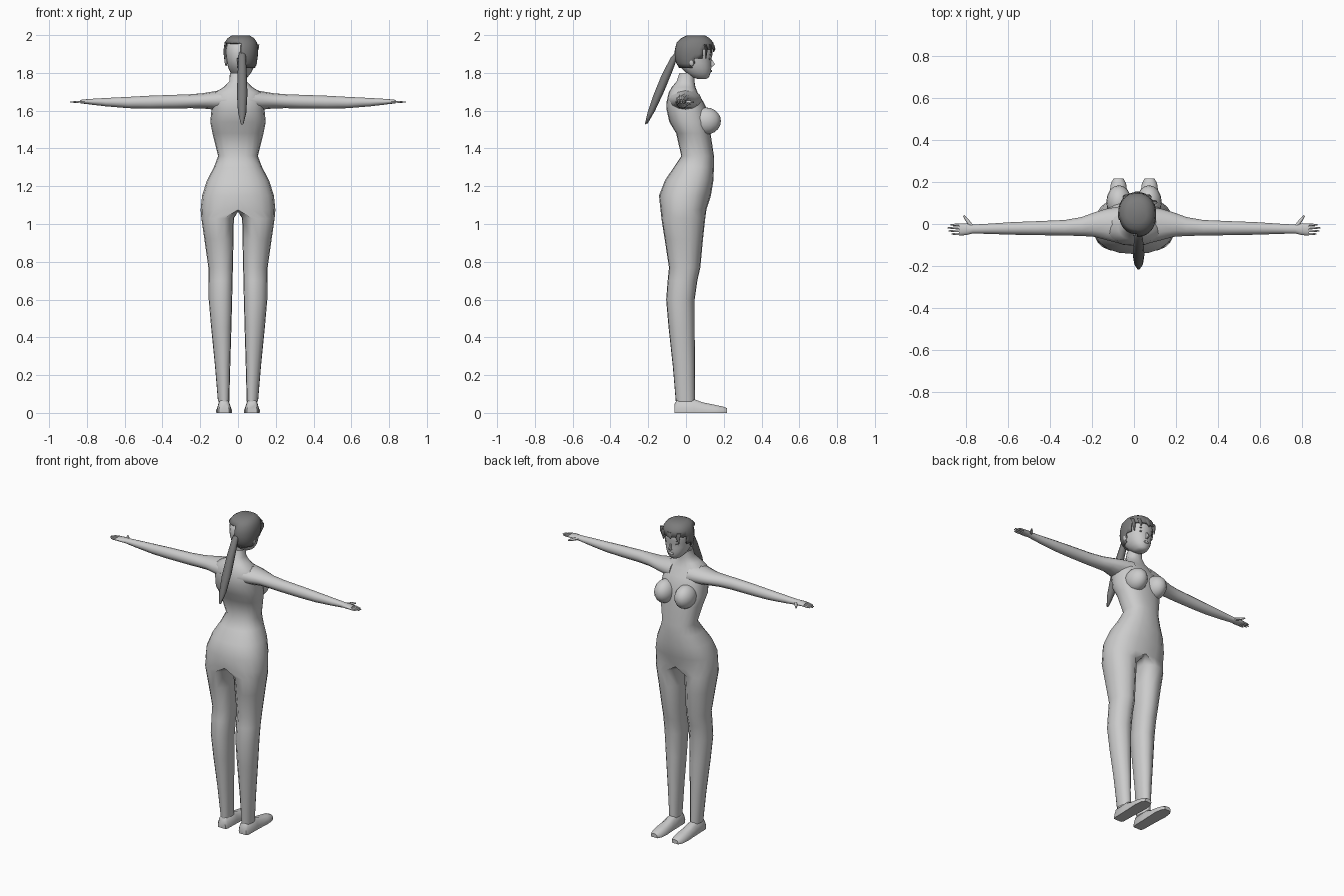
import bpy, bmesh, math
from mathutils import Vector

if "Cube" in bpy.data.objects:
    bpy.data.objects.remove(bpy.data.objects["Cube"])


def material(name, v):
    m = bpy.data.materials.new(name)
    m.diffuse_color = (v, v, v, 1)
    m.use_nodes = True
    m.node_tree.nodes["Principled BSDF"].inputs["Base Color"].default_value = m.diffuse_color
    return m


SKIN = material("light grey", 0.6)
HAIR = material("dark grey", 0.2)


def finish(bm, name, mat, angle=50, mirror=False):
    bmesh.ops.recalc_face_normals(bm, faces=bm.faces)
    me = bpy.data.meshes.new(name)
    bm.to_mesh(me)
    bm.free()
    me.materials.append(mat)
    ob = bpy.data.objects.new(name, me)
    bpy.context.collection.objects.link(ob)
    bpy.ops.object.select_all(action='DESELECT')
    ob.select_set(True)
    bpy.context.view_layer.objects.active = ob
    bpy.ops.object.shade_smooth_by_angle(angle=math.radians(angle))
    if mirror:
        mod = ob.modifiers.new("mirror", 'MIRROR')
        mod.merge_threshold = 0.001
    return ob


def power(v, p):
    return math.copysign(abs(v) ** p, v)


def skin_rows(bm, rows, closed=True):
    n = len(rows[0])
    for a, b in zip(rows, rows[1:]):
        for i in range(n if closed else n - 1):
            j = (i + 1) % n
            bm.faces.new((a[i], a[j], b[j], b[i]))


def loft(rings):
    """Closed tube through lists of points, capped at both ends."""
    bm = bmesh.new()
    rows = [[bm.verts.new(p) for p in r] for r in rings]
    skin_rows(bm, rows)
    bm.faces.new(rows[0])
    bm.faces.new(rows[-1])
    return bm


def ring(c, u, v, n=12, p=1.0):
    c, u, v = Vector(c), Vector(u), Vector(v)
    return [c + u * power(math.cos(t), p) + v * power(math.sin(t), p)
            for t in (2 * math.pi * i / n for i in range(n))]


def ellipsoid(name, c, r, mat, mirror=False, seg=16):
    bm = bmesh.new()
    bmesh.ops.create_uvsphere(bm, u_segments=seg, v_segments=seg // 2 + 2, radius=1)
    for v in bm.verts:
        v.co = Vector([c[k] + v.co[k] * r[k] for k in range(3)])
    return finish(bm, name, mat, mirror=mirror)


# Body: half torso arcs that continue into a closed leg tube, mirrored
N = 11
torso = [  # z, half width, back y, front y
    (1.80, .043, -.035, .045), (1.755, .046, -.05, .045), (1.725, .075, -.075, .05),
    (1.695, .125, -.092, .062), (1.65, .14, -.102, .09), (1.61, .14, -.104, .11),
    (1.54, .147, -.088, .125), (1.48, .135, -.052, .13), (1.36, .105, -.025, .148),
    (1.30, .128, -.065, .148), (1.23, .165, -.112, .145), (1.15, .19, -.143, .132),
    (1.075, .198, -.135, .108)]
legs = [  # z, inner x, outer x, back y, front y
    (1.03, .022, .194, -.13, .102), (.92, .024, .178, -.113, .09),
    (.77, .027, .157, -.09, .076), (.70, .029, .156, -.097, .06),
    (.60, .031, .155, -.105, .046), (.45, .035, .142, -.092, .046),
    (.25, .041, .122, -.07, .047), (.06, .046, .106, -.054, .048)]
bm = bmesh.new()
arcs = []
for z, w, b, f in torso:
    row = []
    for i in range(N):
        t = -math.pi / 2 + math.pi * i / (N - 1)
        x = 0 if i in (0, N - 1) else w * power(math.cos(t), .85)
        row.append(bm.verts.new((x, (b + f) / 2 + (f - b) / 2 * power(math.sin(t), .85), z)))
    arcs.append(row)
skin_rows(bm, arcs, closed=False)
crotch = [bm.verts.new((0, y, 1.065)) for y in (.06, 0, -.08)]
tubes = [arcs[-1] + crotch]
for z, xi, xo, b, f in legs:
    pts = []
    yc, d = (b + f) / 2, (f - b) / 2
    for i in range(N):
        t = -math.pi / 2 + math.pi * i / (N - 1)
        pts.append((xi + (xo - xi) * (.3 + .7 * power(math.cos(t), .85)),
                    yc + d * power(math.sin(t), .9), z))
    pts += [(xi + .003, yc + d * .6, z), (xi, yc, z), (xi + .003, yc - d * .6, z)]
    tubes.append([bm.verts.new(p) for p in pts])
skin_rows(bm, tubes)
finish(bm, "body_and_legs", SKIN, 60, True)

# Bust
ellipsoid("bust", (.072, .105, 1.545), (.06, .08, .072), SKIN, True)

# Arm running into the palm
arm = [  # x, y, y radius, z, z radius
    (.06, -.005, .09, 1.655, .06), (.13, -.002, .075, 1.654, .048), (.19, -.003, .058, 1.652, .04),
    (.25, -.012, .045, 1.65, .037), (.33, -.018, .037, 1.648, .036), (.47, -.02, .033, 1.645, .034),
    (.58, -.021, .03, 1.643, .03), (.70, -.023, .024, 1.645, .022), (.77, -.024, .021, 1.647, .016),
    (.80, -.025, .028, 1.648, .013), (.835, -.026, .029, 1.648, .009)]
finish(loft([ring((x, y, z), (0, ry, 0), (0, 0, rz)) for x, y, ry, z, rz in arm]),
       "arm", SKIN, 60, True)


def finger(name, a, b, r):
    a, b = Vector(a), Vector(b)
    d = (b - a).normalized()
    side = d.cross(Vector((0, 0, 1))).normalized()
    finish(loft([ring(a.lerp(b, t), side * r * s, Vector((0, 0, r * s)), 6)
                 for t, s in ((0, 1), (.6, .9), (1, .45))]), name, SKIN, 60, True)


# Fingers and thumb
for i, tip in enumerate((.875, .889, .885, .87)):
    y = -.004 - .0145 * i
    finger("finger", (.825, y, 1.648), (tip, y, 1.645), .006)
finger("thumb", (.775, -.01, 1.648), (.812, .04, 1.645), .009)

# Feet: flat-soled profile from heel to toe
foot = [(-.06, .026, .05), (-.045, .034, .072), (.045, .036, .072), (.09, .038, .055),
        (.15, .041, .043), (.195, .035, .034), (.218, .022, .024)]
rings = []
for y, w, h in foot:
    section = [(-1, 0), (1, 0), (1.03, .35), (.75, .8), (.35, 1), (-.35, 1), (-.75, .8), (-1.03, .35)]
    rings.append([(.074 + w * a, y, h * b) for a, b in section])
finish(loft(rings), "foot", SKIN, 45, True)

# Head
CX = .015
skull = [  # z, half width, back y, front y
    (1.768, .018, .06, .108), (1.778, .036, .03, .122), (1.80, .054, .0, .13),
    (1.825, .066, -.025, .134), (1.85, .073, -.04, .134), (1.875, .077, -.048, .135),
    (1.90, .08, -.05, .141), (1.925, .08, -.048, .141), (1.95, .075, -.038, .133),
    (1.972, .06, -.015, .115), (1.987, .036, .015, .09)]


def head_rings(grow, n=20):
    return [ring((CX, (b + f) / 2, z + (grow if z > 1.93 else 0)), (w + grow, 0, 0),
                 (0, (f - b) / 2 + grow, 0), n, .9) for z, w, b, f in skull]


finish(loft(head_rings(0)), "head", SKIN, 60)

# Hair shell: opened over the face and over the bare patch behind the left ear
bm = loft(head_rings(.011, 32))
cut = []
for f in bm.faces:
    c = f.calc_center_median()
    x = c.x - CX
    face = c.y > .035 and c.z < (1.93 if c.y > .09 else 1.87)
    bare = x < -.01 and c.y < .03 and c.z < 1.955
    low = c.z < 1.825
    if face or bare or low:
        cut.append(f)
bmesh.ops.delete(bm, geom=cut, context='FACES')
hair = finish(bm, "hair", HAIR, 60)
solid = hair.modifiers.new("thickness", 'SOLIDIFY')
solid.thickness = .01
solid.offset = -1

# Fringe locks over the forehead
for x, z in ((-.05, 1.885), (.0, 1.91), (.05, 1.905), (.078, 1.875)):
    y = .05 + .096 * math.sqrt(max(0, 1 - (x / .095) ** 2))
    finish(loft([ring((CX + x, y - .004, 1.95), (.02, 0, 0), (0, .008, 0), 6),
                 ring((CX + x, y + .004, 1.925), (.016, 0, 0), (0, .007, 0), 6),
                 ring((CX + x - .008, y, z), (.003, 0, 0), (0, .003, 0), 6)]), "fringe_lock", HAIR)

# Ponytail
tail = [(-.035, 1.925, .012, .012), (-.06, 1.89, .019, .024), (-.10, 1.80, .024, .034),
        (-.145, 1.69, .028, .034), (-.185, 1.59, .022, .024), (-.21, 1.53, .007, .009)]
finish(loft([ring((.022, y, z), (w, 0, 0), (0, d * .92, -d * .4 * -1), 10)
             for y, z, w, d in tail]), "ponytail", HAIR, 60)

# Face details
finish(loft([ring((CX, .132, 1.872), (.005, 0, 0), (0, .006, 0), 6),
             ring((CX, .141, 1.845), (.009, 0, 0), (0, .014, 0), 6),
             ring((CX, .132, 1.833), (.008, 0, 0), (0, .01, 0), 6)]), "nose", SKIN)
ellipsoid("lips", (CX, .131, 1.81), (.019, .008, .007), SKIN, seg=10)
for s in (-1, 1):
    ellipsoid("eye", (CX + s * .034, .124, 1.874), (.014, .005, .005), HAIR, seg=10)
    ellipsoid("brow", (CX + s * .034, .128, 1.895), (.018, .004, .0025), HAIR, seg=8)
    ellipsoid("ear", (CX + s * .078, .03, 1.86), (.008, .016, .024), SKIN, seg=10)
